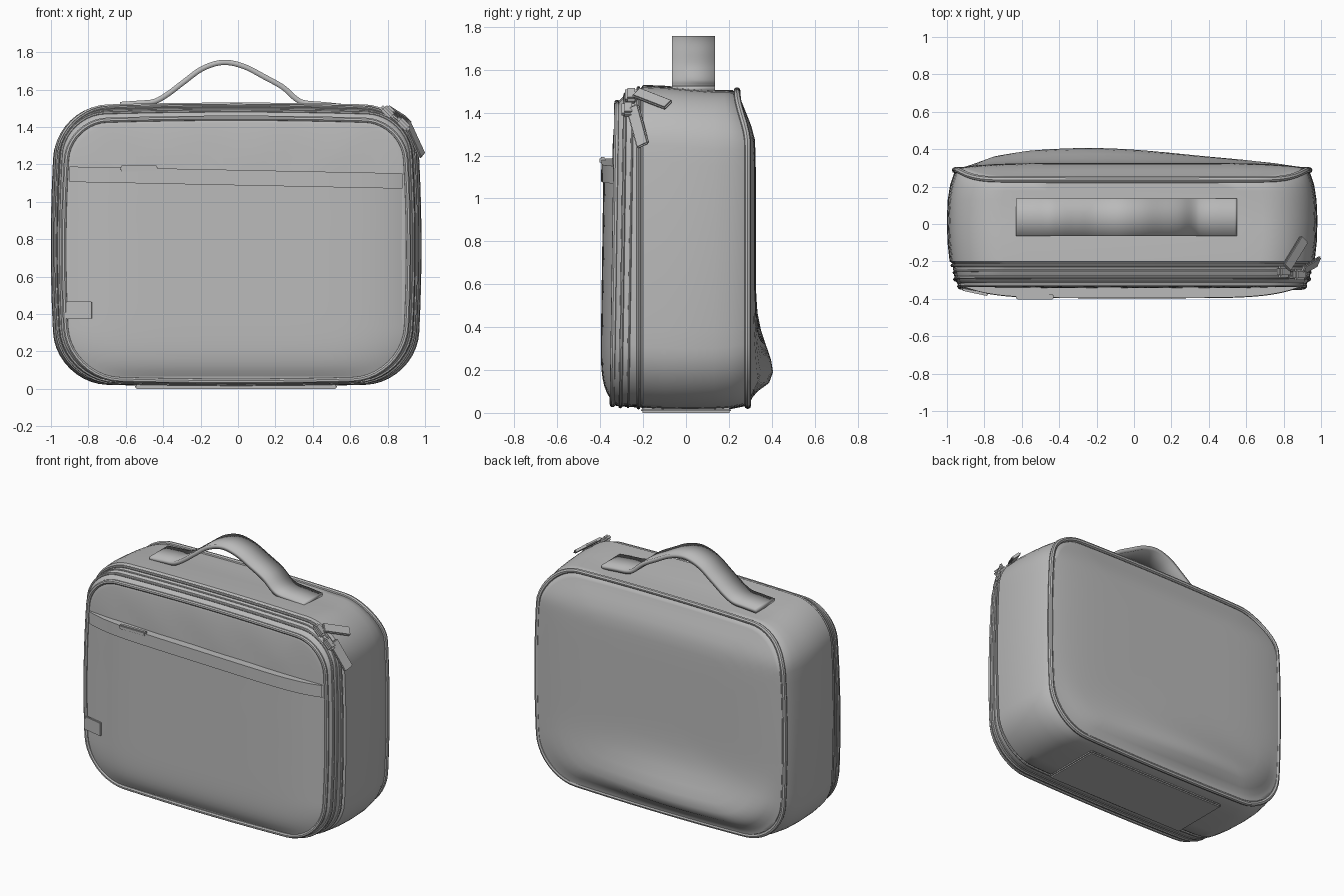
import bpy, bmesh, math
from mathutils import Vector, Matrix

if "Cube" in bpy.data.objects:
    bpy.data.objects.remove(bpy.data.objects["Cube"], do_unlink=True)

fabric = bpy.data.materials.new("grey fabric")
fabric.use_nodes = True
GREY = (0.49, 0.49, 0.49, 1)
fabric.diffuse_color = GREY
fabric.node_tree.nodes["Principled BSDF"].inputs["Base Color"].default_value = GREY

CX = -0.01      # the bag sits slightly off centre
R_LOW = 0.27    # radius of the lower corners


def finish(obj, angle=40):
    if not obj.data.materials:
        obj.data.materials.append(fabric)
    bpy.ops.object.select_all(action="DESELECT")
    obj.select_set(True)
    bpy.context.view_layer.objects.active = obj
    bpy.ops.object.shade_smooth_by_angle(angle=math.radians(angle))
    return obj


def make(name, bm, angle=40):
    bmesh.ops.recalc_face_normals(bm, faces=bm.faces)
    mesh = bpy.data.meshes.new(name)
    bm.to_mesh(mesh)
    bm.free()
    obj = bpy.data.objects.new(name, mesh)
    bpy.context.collection.objects.link(obj)
    return finish(obj, angle)


def smooth(v):
    v = min(max(v, 0), 1)
    return v * v * (3 - 2 * v)


def lean(y, z):
    """Let the front tilt a little and the back edge curl in at the top."""
    if y < -0.24:
        y += 0.015 * (z - 0.75)
    if y > 0.15:
        y -= 0.05 * smooth((z - 1.25) / 0.25) * smooth((y - 0.15) / 0.1)
    return y


def outline(y, half, low, high, bow=0.03):
    """Rounded rectangle with gently bowed sides, standing at depth y."""
    cz, h = (low + high) / 2, (high - low) / 2
    w, t = half - bow, h - bow * 0.6
    r_top = 0.2 + 0.06 * smooth((y + 0.34) / 0.14)
    pts = []
    for i, (sx, sz) in enumerate([(1, 1), (-1, 1), (-1, -1), (1, -1)]):
        r = r_top if sz > 0 else R_LOW
        for k in range(11):
            a = math.pi / 2 * (i + k / 10)
            pts.append((sx * (w - r) + r * math.cos(a), sz * (t - r) + r * math.sin(a)))
    even = []
    for i, p in enumerate(pts):
        q = pts[(i + 1) % len(pts)]
        steps = 12 if i % 11 == 10 else 1
        even += [(p[0] + (q[0] - p[0]) * k / steps, p[1] + (q[1] - p[1]) * k / steps)
                 for k in range(steps)]
    out = []
    for x, z in even:
        bx = x + bow * x / w * (1 - (z / t) ** 2)
        bz = z + bow * 0.6 * z / t * (1 - (x / w) ** 2) + cz
        out.append(Vector((CX + bx, lean(y, bz), bz)))
    return out


def loft(name, rings, front, back):
    """Skin the rings; front and back give the panel depth inside the end rings."""
    def panel(ring, y, depth):
        c = sum(ring, Vector()) / len(ring)
        res = []
        for s in (0.985, 0.96, 0.92, 0.87, 0.8, 0.72, 0.63, 0.53, 0.42, 0.3, 0.18, 0.06):
            row = [c + (p - c) * s for p in ring]
            for p in row:
                p.y = lean(y, p.z) + depth(p.x, p.z, s)
            res.append(row)
        return res
    skins = [outline(*r) for r in rings]
    rows = (panel(skins[0], rings[0][0], front)[::-1] + skins
            + panel(skins[-1], rings[-1][0], back))
    bm = bmesh.new()
    grid = [[bm.verts.new(p) for p in r] for r in rows]
    n = len(rows[0])
    for a, b in zip(grid, grid[1:]):
        for i in range(n):
            bm.faces.new((a[i], a[(i + 1) % n], b[(i + 1) % n], b[i]))
    bm.faces.new(grid[0])
    bm.faces.new(grid[-1])
    return make(name, bm)


def tube(name, pts, radius):
    curve = bpy.data.curves.new(name, "CURVE")
    curve.dimensions = "3D"
    curve.bevel_depth = radius
    curve.bevel_resolution = 2
    spline = curve.splines.new("POLY")
    spline.points.add(len(pts) - 1)
    for sp, p in zip(spline.points, pts):
        sp.co = (*p, 1)
    spline.use_cyclic_u = True
    temp = bpy.data.objects.new(name + "_path", curve)
    mesh = bpy.data.meshes.new_from_object(temp)
    bpy.data.objects.remove(temp)
    obj = bpy.data.objects.new(name, mesh)
    bpy.context.collection.objects.link(obj)
    return finish(obj)


def box(name, center, size, matrix=Matrix(), bevel=0.006):
    bm = bmesh.new()
    bmesh.ops.create_cube(bm, size=1, matrix=Matrix.Translation(center) @ matrix
                          @ Matrix.Diagonal((*size, 1)))
    bmesh.ops.bevel(bm, geom=bm.edges[:], offset=bevel, segments=2, affect="EDGES")
    return make(name, bm)


def front_depth(x, z, s):
    folds = 0.004 * math.sin(14 * x + 3 * z) * smooth((z - 1.1) / 0.15)
    return -0.014 * (1 - s ** 6) + folds * (1 - s ** 4)


def back_depth(x, z, s):
    sag = math.exp(-((z - 0.17) / (0.1 if z < 0.17 else 0.19)) ** 2)
    spread = math.exp(-((x + 0.25) / 0.75) ** 2)
    return 0.026 * (1 - s ** 6) + 0.088 * sag * spread * smooth((1 - s) / 0.16)


# Main shell with its zip band and both panels
loft("bag_body", (
    (-0.335, 0.905, 0.055, 1.43), (-0.325, 0.93, 0.035, 1.455),
    (-0.295, 0.948, 0.03, 1.485), (-0.25, 0.956, 0.027, 1.505),
    (-0.21, 0.962, 0.025, 1.515), (-0.2, 0.976, 0.018, 1.53),
    (-0.1, 0.987, 0.013, 1.526), (0.02, 0.991, 0.012, 1.515),
    (0.13, 0.986, 0.013, 1.507), (0.21, 0.973, 0.018, 1.507),
    (0.27, 0.953, 0.03, 1.505), (0.3, 0.935, 0.045, 1.475)), front_depth, back_depth)

# Piping and zip coils around the outline
for name, radius, ring in (
        ("front_piping", 0.014, (-0.332, 0.922, 0.04, 1.447)),
        ("zip_edge_front", 0.009, (-0.295, 0.948, 0.03, 1.485)),
        ("zip_coil", 0.006, (-0.26, 0.954, 0.028, 1.501)),
        ("zip_edge_back", 0.009, (-0.222, 0.962, 0.025, 1.515)),
        ("back_piping", 0.016, (0.288, 0.948, 0.034, 1.503))):
    tube(name, outline(*ring), radius)


# Front pocket and its zip flap
def half_width(z):
    down = max(0, 0.055 + R_LOW - z)
    return 0.89 - R_LOW + math.sqrt(max(R_LOW ** 2 - down ** 2, 0))


def pocket_sheet(name, low, high, lift, steps):
    bm = bmesh.new()
    rows = []
    heights = [low + (high - low) * i / steps for i in range(steps + 1)]
    for j, z in enumerate([low] + heights + [high]):
        w, row = half_width(z), []
        for i in range(49):
            u = math.sin(math.pi / 2 * (i / 24 - 1))
            tilt = -0.018 * u * smooth((z - 0.8) / 0.25)
            rise = (1 - u ** 6) * (1 - max(0, (0.745 - z) / 0.69) ** 10)
            y = lean(-0.335 - 0.056 * rise - lift, z)
            if j in (0, steps + 2):
                y = -0.325
            row.append(bm.verts.new((CX + w * u, y, z + tilt)))
        rows.append(row)
    for a, b in zip(rows, rows[1:]):
        for i in range(48):
            bm.faces.new((a[i], a[i + 1], b[i + 1], b[i]))
    return make(name, bm)


pocket_sheet("front_pocket", 0.065, 1.16, 0, 36)
pocket_sheet("pocket_zip_flap", 1.088, 1.17, 0.01, 4)
box("pocket_zip_pull", (-0.53, -0.388, 1.178), (0.2, 0.03, 0.03))
box("side_label", (-0.85, -0.364, 0.42), (0.14, 0.014, 0.095),
    Matrix.Rotation(-0.21, 4, "Z"), 0.004)

# Carry handle with flat stitched ends
path = [Vector(p) for p in (
    (-0.63, 1.52), (-0.53, 1.527), (-0.45, 1.535), (-0.38, 1.572), (-0.29, 1.64),
    (-0.19, 1.712), (-0.08, 1.745), (0.03, 1.724), (0.14, 1.668), (0.24, 1.612),
    (0.31, 1.55), (0.36, 1.528), (0.45, 1.52), (0.55, 1.51))]
full = [path[0]] + path + [path[-1]]
line = []
for a, b, c, d in zip(full, full[1:], full[2:], full[3:]):
    for k in range(5):
        t = k / 5
        line.append(0.5 * (2 * b + (c - a) * t + (2 * a - 5 * b + 4 * c - d) * t ** 2
                           + (3 * b - a - 3 * c + d) * t ** 3))
line.append(path[-1])
bm = bmesh.new()
sides = [[bm.verts.new((p.x, y, p.y)) for p in line] for y in (-0.065, 0.035, 0.135)]
for a, b in zip(sides, sides[1:]):
    for i in range(len(line) - 1):
        bm.faces.new((a[i], a[i + 1], b[i + 1], b[i]))
handle = make("carry_handle", bm)
solid = handle.modifiers.new("thickness", "SOLIDIFY")
solid.thickness, solid.offset = 0.028, 0

# Zip sliders and pull tabs, lying flat against the rounded corner
for side, start, end, facing in (
        ("upper", (0.815, -0.235, 1.495), (0.91, -0.08, 1.435), (0.7, 0, 0.7)),
        ("lower", (0.9, -0.25, 1.43), (0.985, -0.2, 1.245), (0.75, -0.5, 0.4))):
    a, b = Vector(start), Vector(end)
    along = (b - a).normalized()
    across = along.cross(Vector(facing)).normalized()
    turn = Matrix((across.cross(along), across, along)).transposed().to_4x4()
    box(side + "_pull_tab", (a + b) / 2, (0.018, 0.065, (b - a).length), turn)
    box(side + "_zip_slider", a + Vector((-0.015, -0.02, -0.015)), (0.085, 0.06, 0.04),
        Matrix.Rotation(math.radians(45), 4, "Y"), 0.012)

# Base patch
box("base_patch", (-0.01, 0, 0.012), (1.08, 0.42, 0.024), bevel=0.008)
